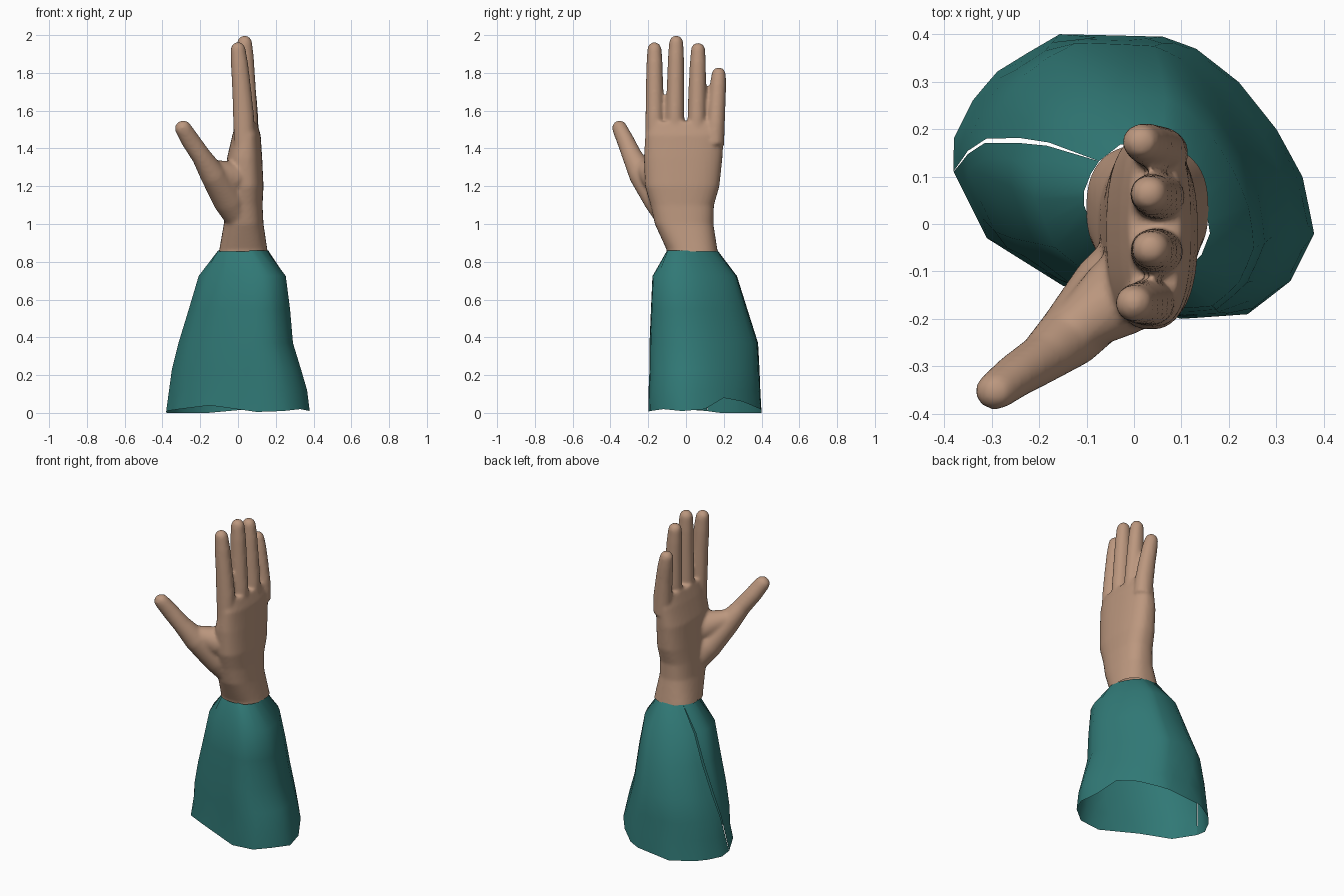
import bpy, bmesh, math
from mathutils import Vector

if "Cube" in bpy.data.objects:
    bpy.data.objects.remove(bpy.data.objects["Cube"])


def material(name, col):
    m = bpy.data.materials.new(name)
    m.diffuse_color = (*col, 1)
    m.use_nodes = True
    m.node_tree.nodes["Principled BSDF"].inputs["Base Color"].default_value = m.diffuse_color
    return m


def make_object(name, bm, mat):
    me = bpy.data.meshes.new(name)
    bm.to_mesh(me)
    bm.free()
    ob = bpy.data.objects.new(name, me)
    bpy.context.collection.objects.link(ob)
    me.materials.append(mat)
    bpy.context.view_layer.objects.active = ob
    for o in bpy.context.selected_objects:
        o.select_set(False)
    ob.select_set(True)
    return ob


def tube(bm, pts, power=1.0, n=24, round_tip=True):
    """Closed loft through (x, y, z, ru, rv) stations, rings square to the path."""
    st = [(Vector(p[:3]), p[3], p[4]) for p in pts]
    if round_tip:
        end, ru, rv = st[-1]
        d = (end - st[-2][0]).normalized()
        for a in (25, 50, 70, 84):
            c, s = math.cos(math.radians(a)), math.sin(math.radians(a))
            st.append((end + d * s * rv, ru * c, rv * c))
    rings = []
    for i, (p, ru, rv) in enumerate(st):
        t = (st[min(i + 1, len(st) - 1)][0] - st[max(i - 1, 0)][0]).normalized()
        if power != 1.0:
            t = Vector((0, 0, 1))
        u = Vector((0, 1, 0)).cross(t).normalized()
        v = t.cross(u)
        ring = []
        for k in range(n):
            a = math.tau * k / n
            c, s = math.cos(a), math.sin(a)
            c = math.copysign(abs(c) ** power, c)
            s = math.copysign(abs(s) ** power, s)
            ring.append(bm.verts.new(p + u * c * ru + v * s * rv))
        rings.append(ring)
    for a, b in zip(rings, rings[1:]):
        for k in range(n):
            bm.faces.new((a[k], a[(k + 1) % n], b[(k + 1) % n], b[k]))
    bm.faces.new(rings[0][::-1])
    bm.faces.new(rings[-1])


skin = material("skin", (0.50, 0.31, 0.21))
cloth = material("teal_cloth", (0.03, 0.19, 0.18))

# Hand: wrist and palm
bm = bmesh.new()
tube(bm, [(.03, .035, .78, .14, .145), (.028, .033, .86, .128, .134),
          (.03, -.01, 1.0, .105, .155), (.03, -.02, 1.1, .10, .168),
          (.035, -.02, 1.2, .10, .197), (.035, -.015, 1.35, .093, .208),
          (.045, -.008, 1.47, .075, .208), (.045, -.008, 1.54, .055, .19)],
     power=0.8, n=36, round_tip=False)

# Fingers: base y, tip x, tip y, tip z, base depth x
for by, tx, ty, tz, bx in ((-.165, 0, -.167, 1.965, .035), (-.06, .035, -.052, 2.0, .05),
                           (.055, .032, .064, 1.962, .055), (.15, .015, .173, 1.832, .06)):
    r = .04
    zb, ze = 1.42, tz - r
    st = []
    for f, ru, rv in ((0, .056, .052), (.3, .056, .049), (.6, .05, .046), (.85, .046, .043), (1, .04, .038)):
        st.append((bx + (tx - bx) * f ** 1.5, by + (ty - by) * f, zb + (ze - zb) * f, ru, rv))
    tube(bm, st)

# Thumb, its fleshy base and the web to the palm
tube(bm, [(.01, -.07, 1.02, .07, .08), (-.05, -.14, 1.13, .085, .085), (-.135, -.235, 1.265, .068, .07),
          (-.195, -.285, 1.36, .052, .053), (-.25, -.32, 1.44, .05, .046), (-.292, -.352, 1.508, .044, .04)])
tube(bm, [(.03, -.10, 1.22, .09, .09), (-.04, -.16, 1.25, .085, .085), (-.11, -.21, 1.28, .06, .06)])

bmesh.ops.recalc_face_normals(bm, faces=bm.faces)
hand = make_object("hand", bm, skin)
rm = hand.modifiers.new("fuse", 'REMESH')
rm.mode = 'VOXEL'
rm.voxel_size = 0.01
sm = hand.modifiers.new("soften", 'SMOOTH')
sm.factor = 0.5
sm.iterations = 6
for m in ("fuse", "soften"):
    bpy.ops.object.modifier_apply(modifier=m)

# Open the wrist where it meets the sleeve
bm = bmesh.new()
bm.from_mesh(hand.data)
bmesh.ops.bisect_plane(bm, geom=bm.verts[:] + bm.edges[:] + bm.faces[:], plane_co=(0, 0, .855),
                       plane_no=(0, 0, 1), clear_inner=True)
bm.to_mesh(hand.data)
bm.free()
bpy.ops.object.shade_smooth()

# Sleeve: one cloth panel wrapped round the arm, edges meeting at a slit
profile = [(-.38, .11), (-.31, -.03), (-.15, -.13), (.1, -.2), (.24, -.19), (.33, -.12),
           (.38, -.02), (.355, .1), (.3, .2), (.22, .3), (.13, .37), (.06, .395),
           (-.16, .4), (-.29, .32), (-.34, .26), (-.38, .18)]
hem = [.01, .02, .04, .005, .01, .02, .01, .02, .08, .06, .03, .02, 0, 0, 0, 0]
# z, x min, x max, y min, y max, seam shift, slit width
levels = [(0, -.38, .38, -.2, .4, 0, .02), (.12, -.365, .37, -.2, .395, -.3, .06),
          (.23, -.35, .34, -.197, .39, -.6, .1), (.37, -.315, .293, -.195, .382, -1, .12),
          (.55, -.26, .278, -.188, .325, -1.5, .15), (.725, -.208, .255, -.18, .27, -2, .15),
          (.86, -.105, .16, -.1, .168, -3, 0)]


def sample(s):
    n = len(profile)
    i, f = math.floor(s), s - math.floor(s)
    a, b = Vector(profile[i % n]), Vector(profile[(i + 1) % n])
    h = hem[i % n] * (1 - f) + hem[(i + 1) % n] * f
    return a.lerp(b, f), h


bm = bmesh.new()
N = 32
rows = []
for k, (z, x0, x1, y0, y1, shift, slit) in enumerate(levels):
    row = []
    for j in range(N + 1):
        p, h = sample(shift + (16 - slit) * j / N)
        x = (x0 + x1) / 2 + p.x / .38 * (x1 - x0) / 2
        y = (y0 + y1) / 2 + (p.y - .1) / .3 * (y1 - y0) / 2
        row.append(bm.verts.new((x, y, z + (h if k == 0 else 0))))
    rows.append(row)
for a, b in zip(rows, rows[1:]):
    for j in range(N):
        bm.faces.new((a[j], a[j + 1], b[j + 1], b[j]))
make_object("sleeve", bm, cloth)
bpy.ops.object.shade_smooth_by_angle(angle=math.radians(50))
